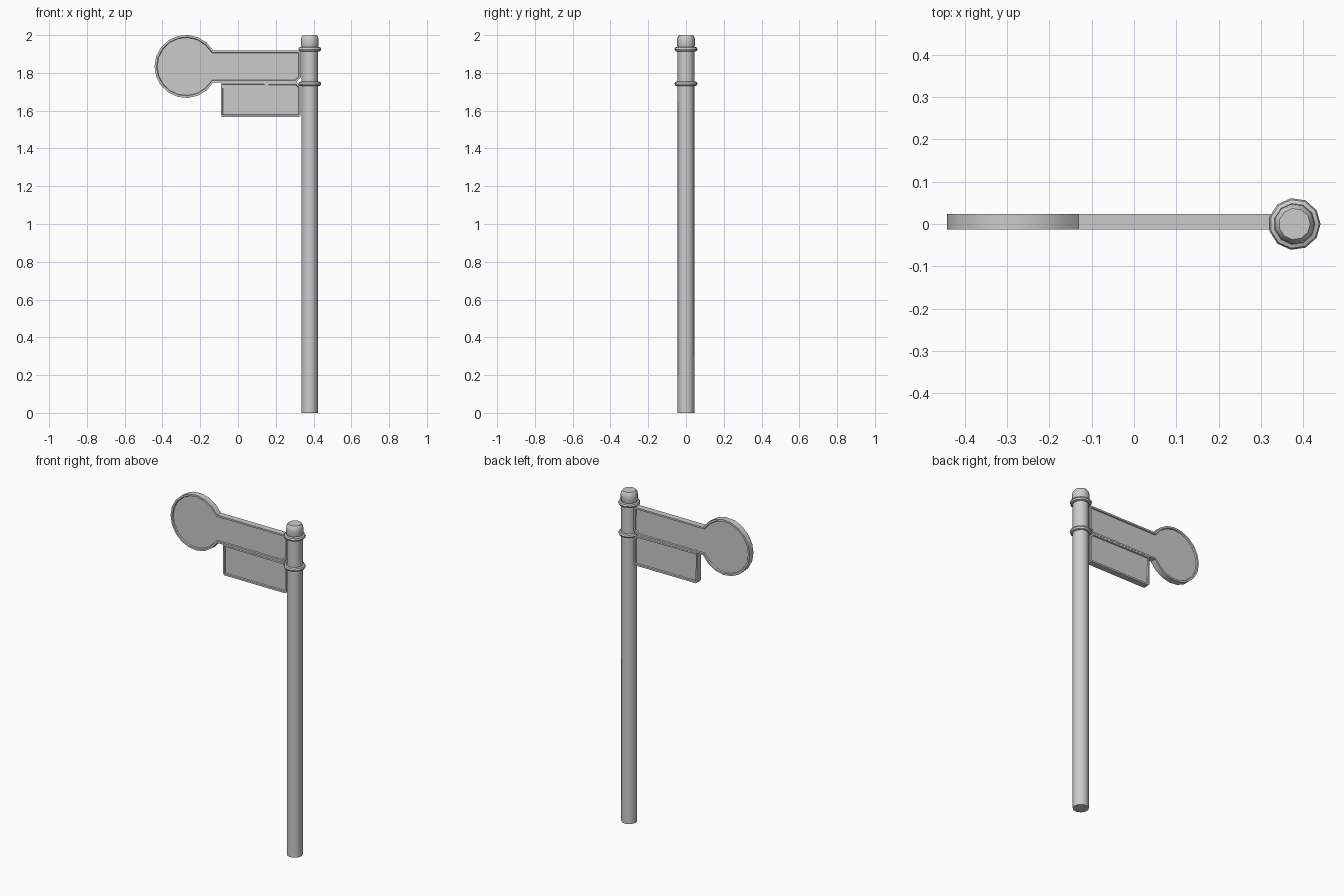
import bpy, bmesh, math

if "Cube" in bpy.data.objects:
    bpy.data.objects.remove(bpy.data.objects["Cube"])

POLE_X = 0.379
SIDES = 11
Y_FRONT, Y_BACK = -0.013, 0.024


def finish(bm, name, angle=40):
    bmesh.ops.recalc_face_normals(bm, faces=bm.faces)
    mesh = bpy.data.meshes.new(name)
    bm.to_mesh(mesh)
    bm.free()
    ob = bpy.data.objects.new(name, mesh)
    bpy.context.collection.objects.link(ob)
    bpy.ops.object.select_all(action='DESELECT')
    ob.select_set(True)
    bpy.context.view_layer.objects.active = ob
    bpy.ops.object.shade_smooth_by_angle(angle=math.radians(angle))
    return ob


def lathe(name, profile, closed=False):
    """Turn (radius, z) points around the pole axis."""
    bm = bmesh.new()
    rings = [[bm.verts.new((POLE_X + r * math.cos(2 * math.pi * i / SIDES),
                            r * math.sin(2 * math.pi * i / SIDES), z))
              for i in range(SIDES)] for r, z in profile]
    pairs = list(zip(rings, rings[1:]))
    if closed:
        pairs.append((rings[-1], rings[0]))
    else:
        bm.faces.new(rings[0])
        bm.faces.new(rings[-1])
    for a, b in pairs:
        for i in range(SIDES):
            j = (i + 1) % SIDES
            bm.faces.new((a[i], a[j], b[j], b[i]))
    return finish(bm, name)


def framed_plate(name, outline, border=0.011, depth=0.007):
    """Thick plate with a raised rim around a recessed panel on both faces."""
    bm = bmesh.new()
    front = bm.faces.new([bm.verts.new((x, Y_FRONT, z)) for x, z in outline])
    ext = bmesh.ops.extrude_face_region(bm, geom=[front], use_keep_orig=True)
    verts = [g for g in ext['geom'] if isinstance(g, bmesh.types.BMVert)]
    bmesh.ops.translate(bm, verts=verts, vec=(0, Y_BACK - Y_FRONT, 0))
    bmesh.ops.recalc_face_normals(bm, faces=bm.faces)
    for face in [f for f in bm.faces if abs(f.normal.y) > 0.9]:
        bmesh.ops.inset_region(bm, faces=[face], thickness=border)
        bmesh.ops.inset_region(bm, faces=[face], thickness=0.003, depth=-depth)
    return finish(bm, name, 30)


# Pole and its domed cap
lathe("pole", [(0.0445, 0), (0.0445, 1.94)])
lathe("pole_cap", [(0.0445, 1.935), (0.048, 1.948), (0.048, 1.974),
                   (0.045, 1.989), (0.037, 2.0)])

# Two clamp rings
for name, z in (("upper_ring", 1.925), ("lower_ring", 1.742)):
    lathe(name, [(0.049 + 0.0125 * math.cos(math.pi * k / 4),
                  z + 0.0125 * math.sin(math.pi * k / 4)) for k in range(8)],
          closed=True)

# Round sign head joined to a straight arm
cx, cz, r = -0.275, 1.834, 0.167
outline = []
start = math.asin(0.084 / r)
for k in range(17):
    a = start + (2 * math.pi - 2 * start) * k / 16
    outline.append((cx + r * math.cos(a), cz + r * math.sin(a)))
outline += [(0.308, 1.75), (0.334, 1.777), (0.334, 1.905), (0.326, 1.918)]
framed_plate("sign_arm", outline)

# Rectangular plate hung under the arm, with clipped corners
x0, x1, z0, z1, c = -0.091, 0.332, 1.567, 1.749, 0.008
framed_plate("lower_plate", [(x0, z1), (x0, z0 + c), (x0 + c, z0),
                             (x1 - c, z0), (x1, z0 + c), (x1, z1 - 0.02),
                             (x1 - 0.02, z1)])
